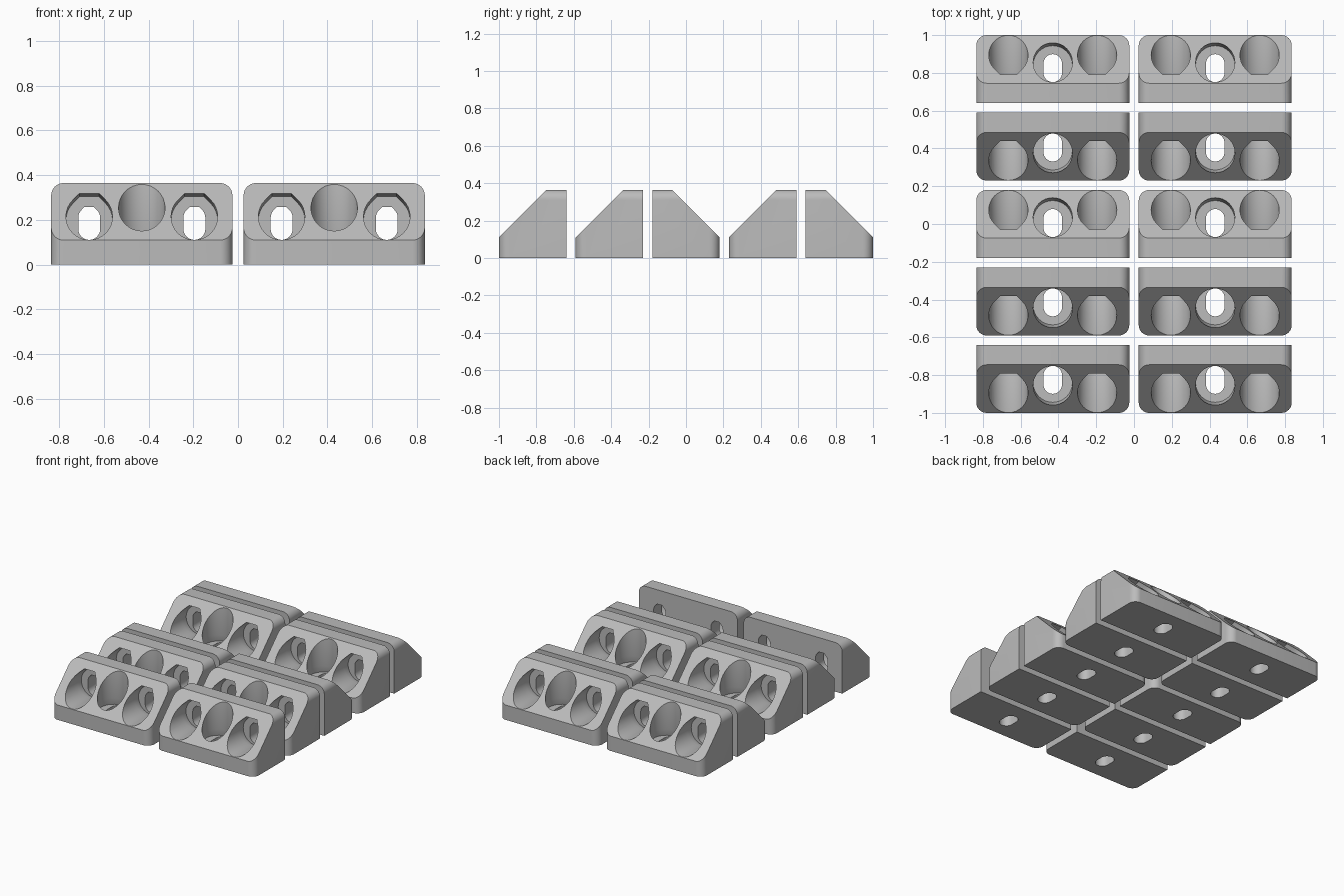
import bpy, bmesh, math
from mathutils import Vector

if "Cube" in bpy.data.objects:
    bpy.data.objects.remove(bpy.data.objects["Cube"])

WIDTH, DEPTH, LIP, FILLET = 0.81, 0.36, 0.11, 0.055
HEIGHT = DEPTH + 0.005
BORE_R, SLOT_R, TRAVEL = 0.104, 0.049, 0.05
BORE_MID, SLOT_MID, SIDE_X = 0.215, 0.185, 0.235
FLOOR = 0.10

grey = bpy.data.materials.new("grey_plastic")
grey.use_nodes = True
colour = (0.5, 0.5, 0.5, 1)
grey.diffuse_color = colour
grey.node_tree.nodes["Principled BSDF"].inputs["Base Color"].default_value = colour


def make_object(name, bm):
    bmesh.ops.recalc_face_normals(bm, faces=bm.faces)
    mesh = bpy.data.meshes.new(name)
    bm.to_mesh(mesh)
    bm.free()
    mesh.materials.append(grey)
    obj = bpy.data.objects.new(name, mesh)
    bpy.context.collection.objects.link(obj)
    return obj


def hole_profile(r, travel, flat_roof):
    """Closed outline of a round or slotted hole; the roof may be a cut-off octagon."""
    half = travel / 2
    n = 16
    lower = [(r * math.cos(a), r * math.sin(a) - half)
             for a in (math.pi * (1 + i / n) for i in range(n + 1))]
    if flat_roof:
        k = r * math.tan(math.pi / 8)
        upper = [(r * math.cos(a), r * math.sin(a) + half)
                 for a in (math.pi / 4 * i / 4 for i in range(5))]
        roof = upper + [(k, r + half)]
        upper = roof + [(-u, v) for u, v in reversed(roof)]
    else:
        upper = [(r * math.cos(a), r * math.sin(a) + half)
                 for a in (math.pi * i / n for i in range(n + 1))]
    points = []
    for p in lower + upper:
        if not points or (Vector(p) - Vector(points[-1])).length > 1e-5:
            points.append(p)
    if (Vector(points[0]) - Vector(points[-1])).length < 1e-5:
        points.pop()
    return points


def add_loft(bm, profile, x, sections, upright):
    """Join copies of the profile at (depth, centre) sections, along z if upright, else y."""
    rings = []
    for depth, mid in sections:
        ring = []
        for u, v in profile:
            co = (x + u, mid + v, depth) if upright else (x + u, depth, mid + v)
            ring.append(bm.verts.new(co))
        rings.append(ring)
    for a, b in zip(rings, rings[1:]):
        for i in range(len(a)):
            j = (i + 1) % len(a)
            bm.faces.new((a[i], a[j], b[j], b[i]))
    bm.faces.new(rings[0])
    bm.faces.new(rings[-1])


def make_cutter(name, radius, travel, sections):
    bm = bmesh.new()
    for x in (-SIDE_X, 0, SIDE_X):
        upright = x == 0
        add_loft(bm, hole_profile(radius, travel, not upright), x, sections, upright)
    cutter = make_object(name, bm)
    cutter.hide_render = True
    return cutter


# Block body: back wall at y = 0, sloped front towards +y
bm = bmesh.new()
bmesh.ops.create_cube(bm, size=1)
for v in bm.verts:
    v.co = (v.co.x * WIDTH, (v.co.y + 0.5) * DEPTH, (v.co.z + 0.5) * HEIGHT)


def is_rounded(edge):
    a, b = (v.co for v in edge.verts)
    mid = (a + b) / 2
    at_end = abs(mid.x) > WIDTH * 0.4
    return at_end and (mid.y > DEPTH * 0.9 or mid.z > HEIGHT * 0.9) \
        and (mid.y < DEPTH * 0.9 or mid.z > HEIGHT * 0.1)


bmesh.ops.bevel(bm, geom=[e for e in bm.edges if is_rounded(e)], offset=FILLET,
                offset_type='OFFSET', segments=8, profile=0.5, affect='EDGES')
cut = bmesh.ops.bisect_plane(bm, geom=bm.verts[:] + bm.edges[:] + bm.faces[:],
                             plane_co=(0, DEPTH, LIP), plane_no=(0, 1, 1),
                             clear_outer=True)
rim = [g for g in cut["geom_cut"] if isinstance(g, bmesh.types.BMEdge)]
bmesh.ops.contextual_create(bm, geom=rim)
body = make_object("corner_block", bm)

# Screw head bores and slotted through holes
bores = make_cutter("bore_cutter", BORE_R, 0,
                    [(FLOOR, BORE_MID - 0.015), (0.15, BORE_MID), (0.5, BORE_MID)])
slots = make_cutter("slot_cutter", SLOT_R, TRAVEL, [(-0.05, SLOT_MID), (0.14, SLOT_MID)])
for cutter in (bores, slots):
    mod = body.modifiers.new(cutter.name, 'BOOLEAN')
    mod.operation = 'DIFFERENCE'
    mod.solver = 'EXACT'
    mod.object = cutter

depsgraph = bpy.context.evaluated_depsgraph_get()
block_mesh = bpy.data.meshes.new_from_object(body.evaluated_get(depsgraph))
block_mesh.name = "corner_block_mesh"
block_mesh.shade_smooth()
block_mesh.set_sharp_from_angle(angle=math.radians(30))
for helper in (body, bores, slots):
    bpy.data.objects.remove(helper)

# Two columns and five rows: back wall position and whether the slope faces the rear
rows = [(-0.64, False), (-0.23, False), (-0.18, True), (0.59, False), (0.64, True)]
for row, (back_y, faces_rear) in enumerate(rows, 1):
    for side, x in (("right", -0.43), ("left", 0.43)):
        block = bpy.data.objects.new(f"corner_block_{side}_{row}", block_mesh)
        block.location = (x, back_y, 0)
        block.rotation_euler.z = 0 if faces_rear else math.pi
        bpy.context.collection.objects.link(block)
